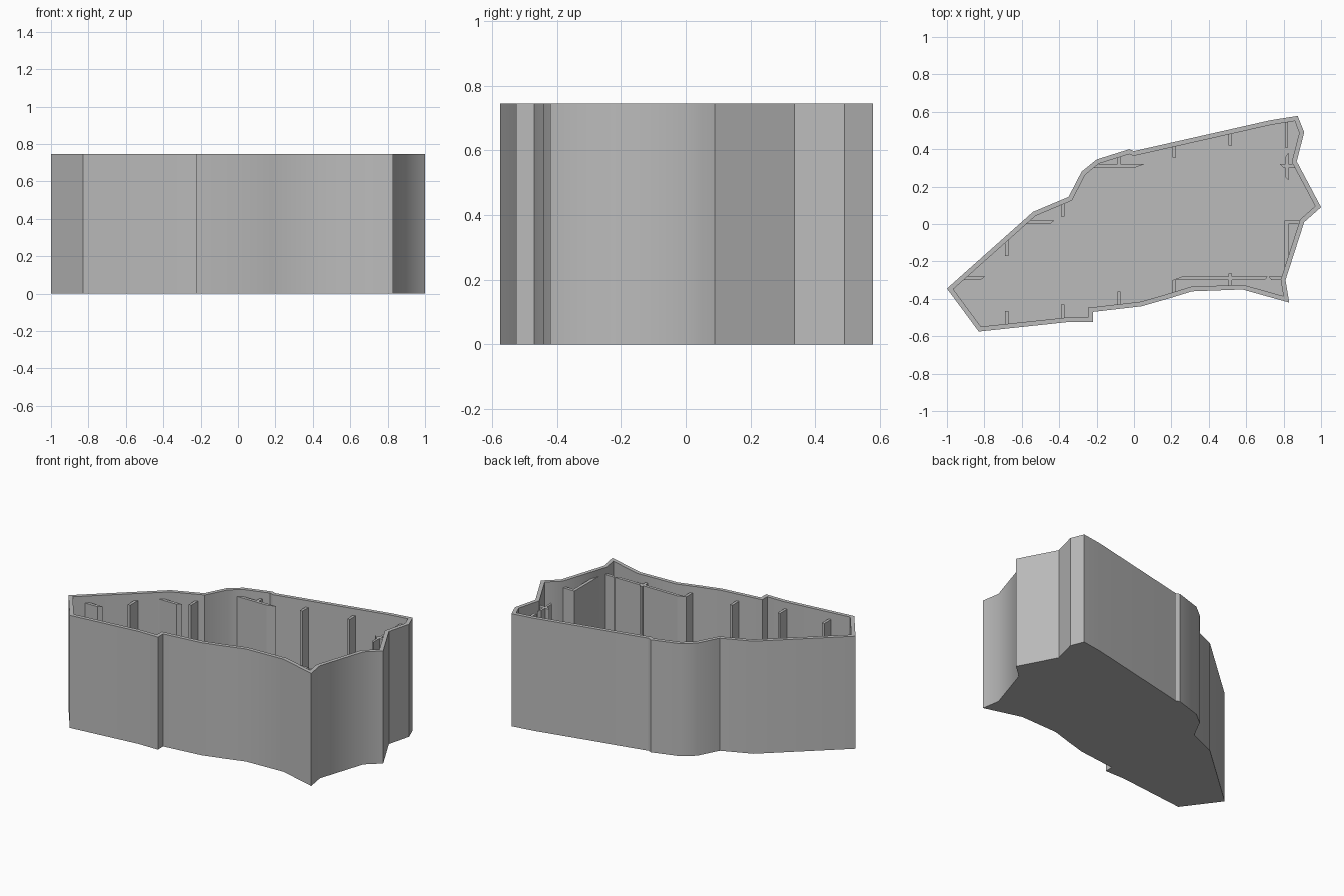
import bpy, bmesh, math
from mathutils import Vector

cube = bpy.data.objects.get("Cube")
if cube:
    bpy.data.objects.remove(cube)

HEIGHT, WALL, FLOOR, RIB_TOP = 0.745, 0.025, 0.025, 0.70

grey = bpy.data.materials.new("plain grey")
grey.use_nodes = True
colour = (0.5, 0.5, 0.5, 1)
grey.diffuse_color = colour
grey.node_tree.nodes["Principled BSDF"].inputs["Base Color"].default_value = colour


def finish(bm, name, smooth=False):
    bmesh.ops.recalc_face_normals(bm, faces=bm.faces)
    mesh = bpy.data.meshes.new(name)
    for f in bm.faces:
        f.smooth = smooth
    bm.to_mesh(mesh)
    bm.free()
    if smooth:
        mesh.set_sharp_from_angle(angle=math.radians(31))
    mesh.materials.append(grey)
    ob = bpy.data.objects.new(name, mesh)
    bpy.context.collection.objects.link(ob)
    return ob


def inset(points, d):
    """Mitred inward offset of a counter-clockwise outline."""
    result = []
    for i, p in enumerate(points):
        a = (p - points[i - 1]).normalized()
        b = (points[(i + 1) % len(points)] - p).normalized()
        na, nb = Vector((-a.y, a.x)), Vector((-b.y, b.x))
        result.append(p + (na + nb) * d / (1 + na.dot(nb)))
    return result


def prism(name, points, z0, z1):
    bm = bmesh.new()
    low, high = [[bm.verts.new((x, y, z)) for x, y in points] for z in (z0, z1)]
    bm.faces.new(low[::-1])
    bm.faces.new(high)
    n = len(points)
    for i in range(n):
        j = (i + 1) % n
        bm.faces.new((low[i], low[j], high[j], high[i]))
    return finish(bm, name)


# Tray: irregular outline with a solid floor and a thin wall
outline = [Vector(p) for p in (
    (-1, -.345), (-.83, -.575), (-.36, -.525), (-.22, -.525), (-.22, -.47),
    (.04, -.44), (.18, -.4), (.31, -.36), (.58, -.35), (.83, -.42),
    (.81, -.3), (.91, .01), (1, .09), (.87, .335), (.91, .49), (.875, .578),
    (.73, .555), (0, .39), (-.025, .4), (-.2, .345), (-.28, .28),
    (-.35, .145), (-.54, .065))]
inner = inset(outline, WALL)
bm = bmesh.new()
rings = [[bm.verts.new((p.x, p.y, z)) for p in pts] for pts, z in
         ((outline, 0), (outline, HEIGHT), (inner, HEIGHT), (inner, FLOOR))]
for lower, upper in zip(rings, rings[1:]):
    for i in range(len(outline)):
        j = (i + 1) % len(outline)
        bm.faces.new((lower[i], lower[j], upper[j], upper[i]))
bm.faces.new(rings[0][::-1])
bm.faces.new(rings[-1])
finish(bm, "tray", smooth=True)

# Straight ribs standing out from the front and back walls: x, y range
for i, (x, y0, y1) in enumerate((
        (-.68, -.17, -.085), (-.38, .04, .115), (-.08, .3, .37),
        (.215, .355, .425), (.515, .42, .49), (.815, .41, .555),
        (-.68, -.545, -.465), (-.38, -.515, -.43), (-.08, -.44, -.36),
        (.215, -.375, -.3), (.515, -.34, -.265))):
    w = .009
    prism(f"rib_{i + 1}", [(x - w, y0), (x + w, y0), (x + w, y1), (x - w, y1)],
          FLOOR / 2, RIB_TOP)

# Slanted-end fins running along x: y, then x range on each long edge
for i, (y, a0, a1, b0, b1) in enumerate((
        (-.3, -.935, -.82, -.915, -.795), (0, -.595, -.45, -.575, -.425),
        (.3, -.24, 0, -.215, .055), (-.3, .205, .7, .26, .715),
        (-.3, .735, .8, .72, .805), (0, .825, .895, .825, .905),
        (.3, .8, .875, .78, .865))):
    prism(f"fin_{i + 1}", [(a0, y), (a1, y), (b1, y + .02), (b0, y + .02)],
          FLOOR / 2, RIB_TOP)

# Fins running along y beside the right-hand wall
prism("side_fin", [(.805, -.25), (.825, -.19), (.825, .02), (.805, .02)],
      FLOOR / 2, RIB_TOP)
prism("side_spike", [(.81, .25), (.825, .235), (.825, .38), (.81, .36)],
      FLOOR / 2, RIB_TOP)
